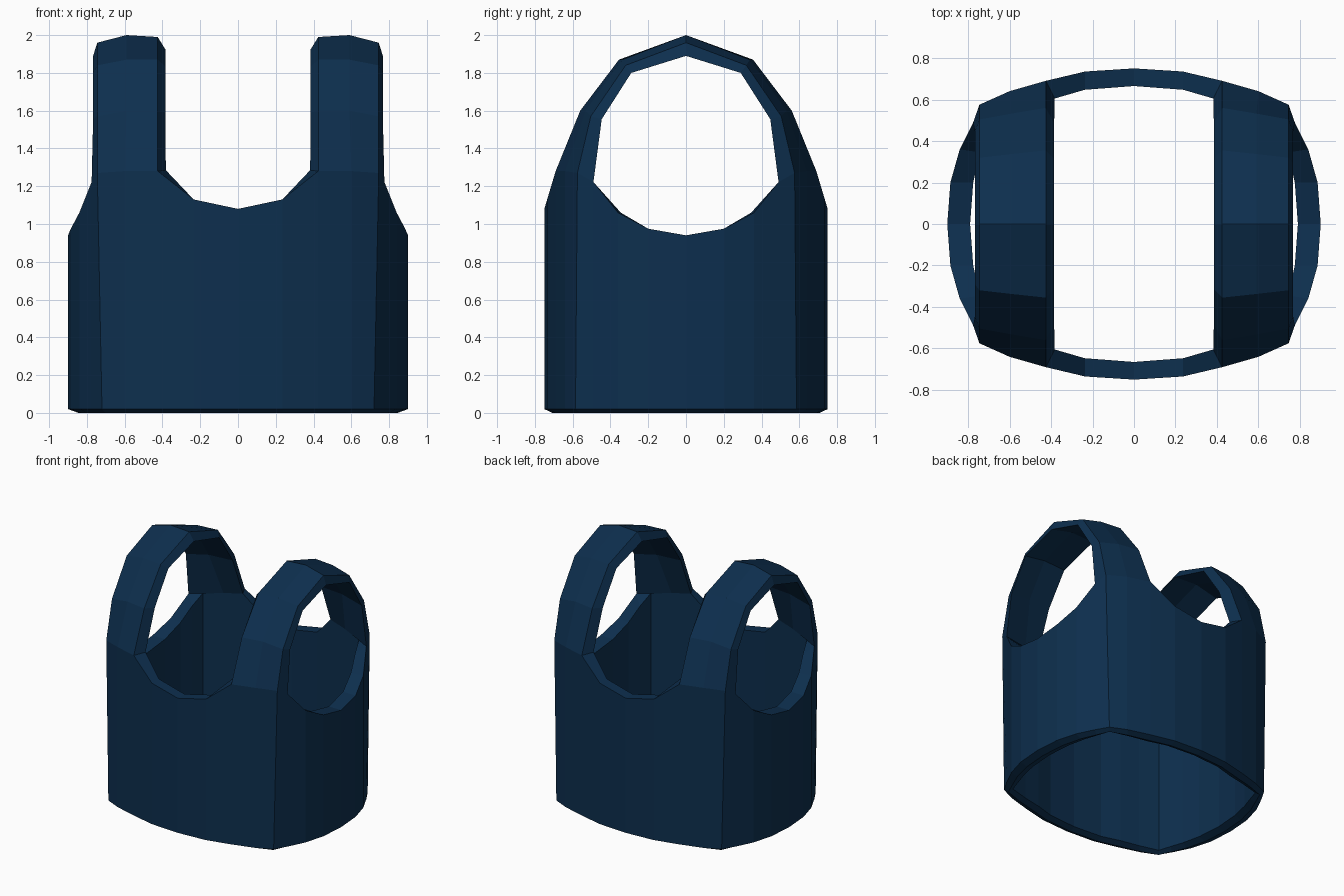
import bpy, bmesh

if "Cube" in bpy.data.objects:
    bpy.data.objects.remove(bpy.data.objects["Cube"])

# Upper edge of the body, one quarter, from centre back round to the side.
# Columns 2-4 carry on upward as the shoulder strap.
OUTER_TOP = [(0, .75, 1.08), (.235, .735, 1.13), (.425, .69, 1.28), (.6, .64, 1.28),
             (.745, .575, 1.27), (.775, .49, 1.222), (.84, .36, 1.06),
             (.885, .2, .975), (.9, 0, .94)]
INNER_TOP = [(0, .665, 1.08), (.237, .647, 1.13), (.382, .605, 1.285), (.53, .575, 1.26),
             (.68, .535, 1.235), (.71, .44, 1.16), (.742, .345, 1.06),
             (.775, .2, .975), (.79, 0, .94)]
# Strap arches (y, z) on the neck side
OUTER_ARCH = [(.56, 1.6), (.355, 1.87), (0, 1.99)]
INNER_ARCH = [(.485, 1.59), (.315, 1.835), (0, 1.925)]


def strips(rows):
    """Quads between neighbouring rows of points."""
    return [(a[i], a[i + 1], b[i + 1], b[i])
            for a, b in zip(rows, rows[1:]) for i in range(len(a) - 1)]


def strap(base, arch, xs, narrow, drop):
    """Rings of three points: neck edge, middle, arm edge."""
    return [base] + [[(xs[0], y, z), (xs[1], y * (1 + narrow) / 2, z if y else z + .01),
                      (xs[2], y * narrow, z - drop)] for y, z in arch]


# Body walls and rolled hem
outer_bottom = [(x, y, .02) for x, y, z in OUTER_TOP]
outer_bottom[4] = (.72, .585, .02)
inner_bottom = [(x, y, .02) for x, y, z in INNER_TOP]
hem = [((a[0] + b[0]) / 2, (a[1] + b[1]) / 2, 0) for a, b in zip(outer_bottom, inner_bottom)]
quads = strips([OUTER_TOP, outer_bottom, hem, inner_bottom, INNER_TOP])

# Shoulder strap, outside and inside; the inside ends on the armhole edge
arm_corner = OUTER_TOP[5]
outer = strap(OUTER_TOP[2:5], OUTER_ARCH, (.425, .59, .745), .9, .03)
inner = strap(INNER_TOP[2:4] + [arm_corner], INNER_ARCH, (.385, .58, .767), .92, .035)
quads += strips(outer) + strips(inner)

# Rims of neckline, strap and armhole
quads += strips([OUTER_TOP[:2] + [r[0] for r in outer], INNER_TOP[:2] + [r[0] for r in inner]])
quads += strips([[r[2] for r in outer], [r[2] for r in inner]])
quads += strips([OUTER_TOP[5:], INNER_TOP[5:]])
quads += [(INNER_TOP[3], INNER_TOP[4], arm_corner), (INNER_TOP[4], INNER_TOP[5], arm_corner)]

# Repeat the quarter on all four sides and weld
bm = bmesh.new()
for sx in (1, -1):
    for sy in (1, -1):
        for q in quads:
            bm.faces.new([bm.verts.new((x * sx, y * sy, z)) for x, y, z in q])
bmesh.ops.remove_doubles(bm, verts=bm.verts, dist=.0005)
bmesh.ops.recalc_face_normals(bm, faces=bm.faces)

mesh = bpy.data.meshes.new("vest")
bm.to_mesh(mesh)
bm.free()
vest = bpy.data.objects.new("vest", mesh)
bpy.context.collection.objects.link(vest)

# Dark blue cloth
cloth = bpy.data.materials.new("navy_cloth")
cloth.diffuse_color = (.004, .028, .076, 1)
cloth.use_nodes = True
cloth.node_tree.nodes["Principled BSDF"].inputs["Base Color"].default_value = cloth.diffuse_color
mesh.materials.append(cloth)
